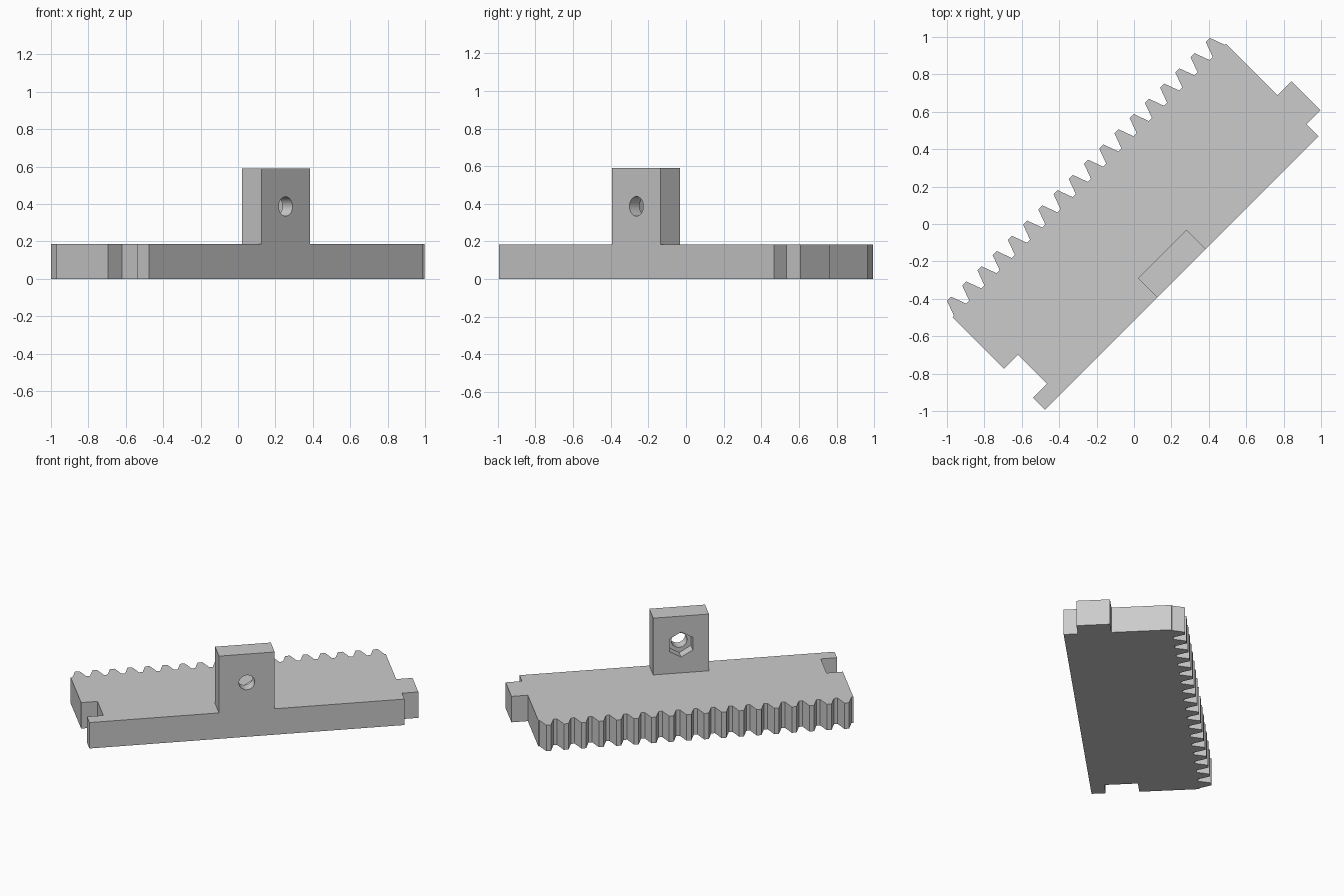
import bpy, bmesh, math
from mathutils import Matrix, Vector

cube = bpy.data.objects.get("Cube")
if cube:
    bpy.data.objects.remove(cube, do_unlink=True)

grey = bpy.data.materials.new("light grey")
grey.use_nodes = True
grey.diffuse_color = (0.6, 0.6, 0.6, 1)
grey.node_tree.nodes["Principled BSDF"].inputs["Base Color"].default_value = (0.6, 0.6, 0.6, 1)

TURN = Matrix.Translation((0, -0.005, 0)) @ Matrix.Rotation(math.radians(45), 4, "Z")


def prism(name, points, sweep):
    """Extrude a closed outline of 3D points along a vector, then turn it diagonally."""
    bm = bmesh.new()
    face = bm.faces.new([bm.verts.new(p) for p in points])
    out = bmesh.ops.extrude_face_region(bm, geom=[face])
    moved = [g for g in out["geom"] if isinstance(g, bmesh.types.BMVert)]
    bmesh.ops.translate(bm, verts=moved, vec=Vector(sweep))
    bmesh.ops.recalc_face_normals(bm, faces=bm.faces)
    bm.transform(TURN)
    mesh = bpy.data.meshes.new(name)
    bm.to_mesh(mesh)
    bm.free()
    mesh.materials.append(grey)
    obj = bpy.data.objects.new(name, mesh)
    bpy.context.collection.objects.link(obj)
    return obj


def polygon(sides, radius, u, v, z):
    """Upright regular polygon with a corner at the top."""
    angles = [2 * math.pi * i / sides for i in range(sides)]
    return [(u + radius * math.sin(a), v, z + radius * math.cos(a)) for a in angles]


# Rack outline: straight front edge, tab at one end, matching notch at the other
THICK, FRONT = 0.185, -0.363
LEFT, RIGHT = -1.036, 1.032
TAB_LOW, TAB_HIGH, TAB = -0.271, -0.053, 0.107
outline = [(LEFT, FRONT), (RIGHT, FRONT), (RIGHT, TAB_LOW), (RIGHT + TAB, TAB_LOW),
           (RIGHT + TAB, TAB_HIGH), (RIGHT, TAB_HIGH)]

# Row of straight-flanked gear teeth along the back edge
TEETH, PITCH, ROOT, TIP = 18, 0.1151, 0.338, 0.42
HALF_TIP, HALF_ROOT = 0.0155, 0.0455
outline.append((RIGHT, ROOT))
for i in reversed(range(TEETH)):
    c = (i - (TEETH - 1) / 2) * PITCH
    outline += [(c + HALF_ROOT, ROOT), (c + HALF_TIP, TIP),
                (c - HALF_TIP, TIP), (c - HALF_ROOT, ROOT)]
outline += [(LEFT, ROOT), (LEFT, TAB_HIGH), (LEFT + TAB, TAB_HIGH),
            (LEFT + TAB, TAB_LOW), (LEFT, TAB_LOW)]
prism("toothed_rack", [(u, v, 0) for u, v in outline], (0, 0, THICK))

# Upright mounting lug flush with the front edge
MID, HALF, DEPTH, TOP = -0.003, 0.183, 0.146, 0.59
lug = prism("mounting_lug",
            [(MID - HALF, FRONT, THICK), (MID + HALF, FRONT, THICK),
             (MID + HALF, FRONT, TOP), (MID - HALF, FRONT, TOP)], (0, DEPTH, 0))

# Bolt hole through the lug, with a hexagonal nut pocket on its back
HOLE_Z, POCKET = 0.387, 0.07
cutters = [
    prism("bolt_hole_cutter", polygon(32, 0.052, MID, FRONT - 0.1, HOLE_Z), (0, 0.4, 0)),
    prism("nut_pocket_cutter", polygon(6, 0.089, MID, FRONT + DEPTH - POCKET, HOLE_Z),
          (0, 0.2, 0)),
]
bpy.context.view_layer.objects.active = lug
for cutter in cutters:
    cutter.hide_render = True
    mod = lug.modifiers.new("cut", "BOOLEAN")
    mod.operation, mod.solver, mod.object = "DIFFERENCE", "EXACT", cutter
    bpy.ops.object.modifier_apply(modifier=mod.name)
    bpy.data.objects.remove(cutter, do_unlink=True)

# Smooth the round bore while keeping all other edges sharp
bpy.ops.object.select_all(action="DESELECT")
lug.select_set(True)
bpy.ops.object.shade_smooth_by_angle(angle=math.radians(30))
